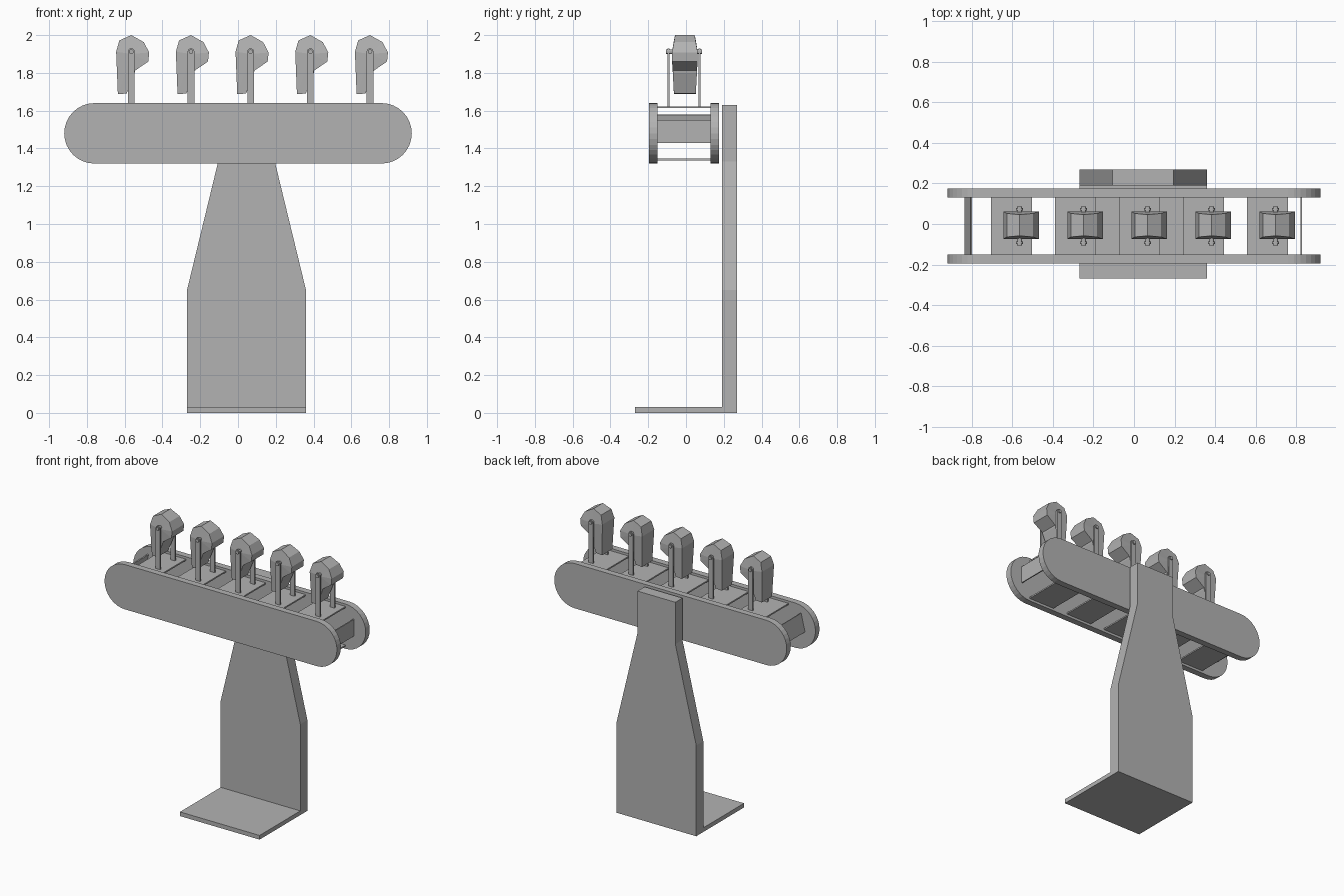
import bpy, bmesh, math
from mathutils import Matrix

if "Cube" in bpy.data.objects:
    bpy.data.objects.remove(bpy.data.objects["Cube"])

steel = bpy.data.materials.new("plain_grey")
steel.diffuse_color = (0.45, 0.45, 0.45, 1)
steel.use_nodes = True
steel.node_tree.nodes["Principled BSDF"].inputs["Base Color"].default_value = steel.diffuse_color


def finish(bm, name):
    bmesh.ops.recalc_face_normals(bm, faces=bm.faces)
    me = bpy.data.meshes.new(name)
    bm.to_mesh(me)
    bm.free()
    me.materials.append(steel)
    ob = bpy.data.objects.new(name, me)
    bpy.context.collection.objects.link(ob)
    return ob


def prism(name, pts, y0, y1):
    """Extrude an x-z outline from y0 to y1."""
    bm = bmesh.new()
    f = bm.faces.new([bm.verts.new((x, y0, z)) for x, z in pts])
    ext = bmesh.ops.extrude_face_region(bm, geom=[f])["geom"]
    bmesh.ops.translate(bm, vec=(0, y1 - y0, 0),
                        verts=[v for v in ext if isinstance(v, bmesh.types.BMVert)])
    return finish(bm, name)


def box(name, c, s, tilt=0):
    bm = bmesh.new()
    bmesh.ops.create_cube(bm, size=1, matrix=Matrix.Translation(c)
                          @ Matrix.Rotation(tilt, 4, 'Y') @ Matrix.Diagonal((*s, 1)))
    return finish(bm, name)


def arc(cx, cz, r, a0, a1, n):
    return [(cx + r * math.cos(math.radians(a0 + (a1 - a0) * i / n)),
             cz + r * math.sin(math.radians(a0 + (a1 - a0) * i / n))) for i in range(n + 1)]


# stand: tapered upright and foot plate
prism("upright", [(-0.27, 0), (0.36, 0), (0.36, 0.65), (0.195, 1.33), (0.195, 1.63),
                  (-0.105, 1.63), (-0.105, 1.33), (-0.27, 0.65)], 0.19, 0.27)
box("foot_plate", (0.045, -0.04, 0.015), (0.63, 0.46, 0.03))

# two capsule side rails
capsule = arc(0.76, 1.48, 0.16, -90, 90, 16) + arc(-0.76, 1.48, 0.16, 90, 270, 16)
prism("front_rail", capsule, -0.195, -0.15)
prism("back_rail", capsule, 0.13, 0.175)

# end plates of the conveyor loop
box("right_end_plate", (0.825, -0.01, 1.49), (0.008, 0.28, 0.12))
box("left_end_plate", (-0.818, -0.01, 1.515), (0.008, 0.28, 0.13), 0.24)

# target head outline: x, z offset, half width
HEAD = [(0, 2.0, .052), (-.063, 1.972, .058), (-.08, 1.912, .068), (-.071, 1.687, .058),
        (-.024, 1.691, .058), (.018, 1.80, .064), (.02, 1.812, .064), (.09, 1.86, .068),
        (.095, 1.908, .068), (.066, 1.963, .058)]


def target_head(name, cx):
    bm = bmesh.new()
    yc, n = -0.006, len(HEAD)
    rings = []
    for s in (-1, 1):
        ring = [bm.verts.new((cx + x, yc + s * w, z)) for x, z, w in HEAD]
        hub = bm.verts.new((cx, yc + s * 0.068, 1.90))
        for i in range(n):
            bm.faces.new((ring[i], ring[(i + 1) % n], hub))
        rings.append(ring)
    a, b = rings
    for i in range(n):
        j = (i + 1) % n
        bm.faces.new((a[i], a[j], b[j], b[i]))
    return finish(bm, name)


# five stations: top and bottom plates, head, two stems, pivot pin
for i in range(5):
    cx = -0.565 + 0.316 * i
    for side, z in (("top", 1.618), ("bottom", 1.342)):
        box(f"{side}_plate_{i}", (cx - 0.04, -0.01, z), (0.203, 0.28, 0.01))
    target_head(f"target_head_{i}", cx)
    stem = [(cx - 0.018, 1.618), (cx + 0.018, 1.618)] + arc(cx, 1.912, 0.018, 0, 180, 8)
    prism(f"front_stem_{i}", stem, -0.098, -0.087)
    prism(f"back_stem_{i}", stem, 0.067, 0.078)
    prism(f"pivot_pin_{i}", arc(cx, 1.912, 0.012, 0, 330, 11), -0.106, 0.086)
